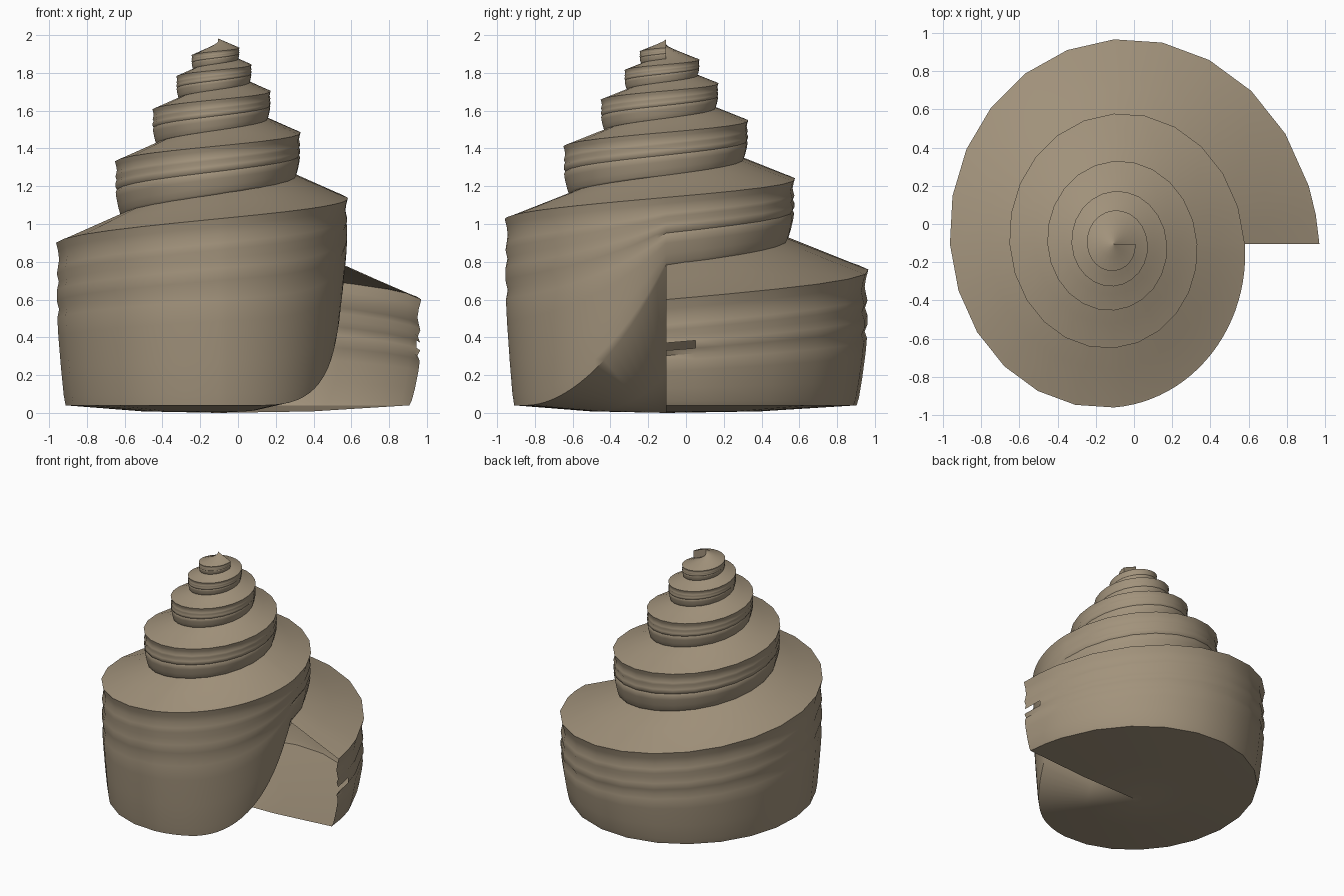
import bpy, bmesh, math

if "Cube" in bpy.data.objects:
    bpy.data.objects.remove(bpy.data.objects["Cube"])

CX, CY, APEX = -0.105, -0.105, 2.09      # coiling axis and apex height
RATIO, TURNS, STRETCH = 0.637, 5, 1.115  # shrink per turn, turns, y stretch
# outer wall: (fraction from shoulder to base, radius)
WALL = [(0, 1.075), (0.09, 1.062), (0.17, 1.055), (0.24, 1.063), (0.29, 1.07),
        (0.35, 1.057), (0.41, 1.07), (0.48, 1.07), (0.53, 1.055), (0.58, 1.067),
        (0.68, 1.06), (0.84, 1.042), (0.96, 1.024), (1, 1.012)]


def lerp(a, b, f):
    return a + (b - a) * f


def section(t):
    """Cross-section (radius, z) of the whorl, t turns back from the aperture."""
    s = RATIO ** t
    shoulder = APEX - 1.49 * s
    own_base = APEX - 2.05 * s
    # the last whorl has a deep, flat base that sweeps up behind the aperture
    if t < 1:
        rise = max(0, (t - 0.80) / 0.20) ** 2.5
        base = lerp(0.04, APEX - 2.05 * RATIO, rise)
        axis_z, mid_z = 0.0, 0.008 + 0.2 * rise
    else:
        base = own_base
        axis_z = lerp(0, APEX - 2.05 * s, min(1, t - 1))
        mid_z = lerp(axis_z, base, 0.27)
    extra = own_base - base
    # sloping ramp above the shoulder, closed to the axis at the tip
    inner = 0.0 if t > TURNS - 1.05 else 0.58
    pts = [(r * s, APEX - (1.03 + 0.43 * r) * s)
           for r in (inner, lerp(inner, 1.06, 0.5), 1.05)]
    for v, r in WALL:
        pts.append((r * s, shoulder - 0.56 * s * v - extra * v * v))
    pts += [(0.5 * s, mid_z), (0, axis_z)]
    return pts


# stations along the spiral, finer at the slit and where the base sweeps up
ts = {i / 24 for i in range(TURNS * 24 + 1)} | {0.021}
ts |= {0.75 + i / 96 for i in range(25)}
ts = sorted(ts)

bm = bmesh.new()
rings = []
for t in ts:
    a = 2 * math.pi * t
    rings.append([bm.verts.new((CX + r * math.cos(a),
                                CY + r * math.sin(a) * STRETCH, max(z, 0)))
                  for r, z in section(t)])

SLIT = 3 + 6                             # strip left open at the lip
for i in range(len(rings) - 1):
    p, q = rings[i], rings[i + 1]
    for j in range(len(p) - 1):
        if j == SLIT and ts[i] < 0.02:
            continue
        bm.faces.new((p[j], p[j + 1], q[j + 1], q[j]))

# closing wall at the tip
bm.faces.new(rings[-1])
bmesh.ops.remove_doubles(bm, verts=bm.verts, dist=1e-5)
bmesh.ops.dissolve_degenerate(bm, edges=bm.edges, dist=1e-6)

mesh = bpy.data.meshes.new("spiral_shell")
bm.to_mesh(mesh)
bm.free()
shell = bpy.data.objects.new("spiral_shell", mesh)
bpy.context.collection.objects.link(shell)

# shell colour
mat = bpy.data.materials.new("shell_tan")
mat.diffuse_color = (0.36, 0.29, 0.2, 1)
mat.use_nodes = True
mat.node_tree.nodes["Principled BSDF"].inputs["Base Color"].default_value = mat.diffuse_color
mesh.materials.append(mat)

bpy.context.view_layer.objects.active = shell
shell.select_set(True)
bpy.ops.object.shade_smooth_by_angle(angle=math.radians(50))
